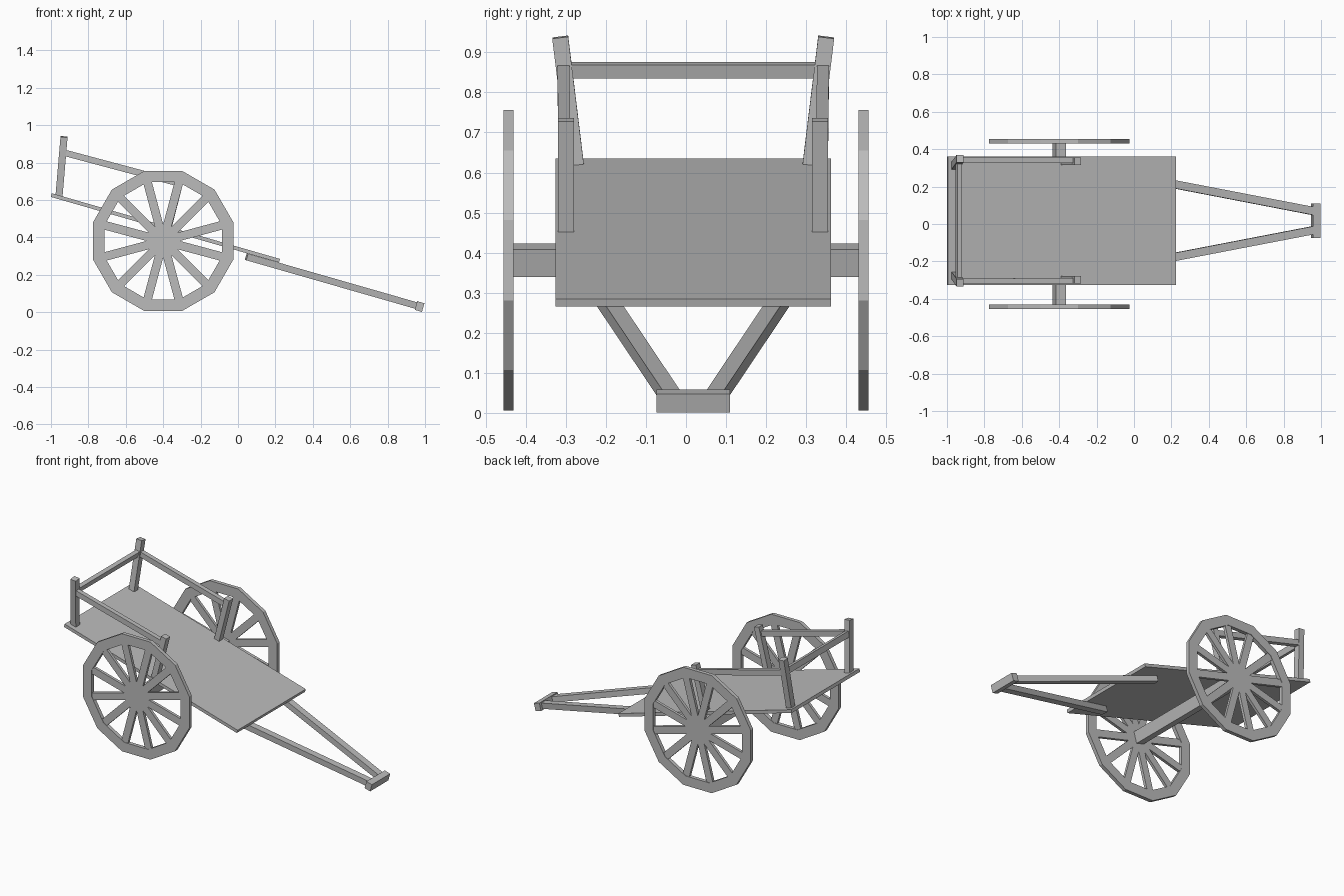
import bpy, bmesh, math
from mathutils import Vector

if "Cube" in bpy.data.objects:
    bpy.data.objects.remove(bpy.data.objects["Cube"])

GREY = (0.5, 0.5, 0.5, 1)
wood = bpy.data.materials.new("plain grey")
wood.use_nodes = True
wood.diffuse_color = GREY
wood.node_tree.nodes["Principled BSDF"].inputs["Base Color"].default_value = GREY

MID = 0.018           # centre line of bed and shafts
HUB = Vector((-0.4, 0, 0.381))


def add_beam(bm, a, b, width, depth, side=(0, 1, 0), end_width=None):
    """Box from a to b; width runs along side, depth across it."""
    a, b = Vector(a), Vector(b)
    along = (b - a).normalized()
    side = Vector(side)
    side = (side - along * side.dot(along)).normalized()
    up = side.cross(along)
    for v in bmesh.ops.create_cube(bm, size=1)["verts"]:
        x, y, z = v.co
        w = width if x < 0 else (end_width or width)
        v.co = (a if x < 0 else b) + side * y * w + up * z * depth


def finish(name, bm):
    bmesh.ops.recalc_face_normals(bm, faces=bm.faces)
    mesh = bpy.data.meshes.new(name)
    bm.to_mesh(mesh)
    bm.free()
    mesh.materials.append(wood)
    bpy.context.collection.objects.link(bpy.data.objects.new(name, mesh))


def beam(name, *args, **kw):
    bm = bmesh.new()
    add_beam(bm, *args, **kw)
    finish(name, bm)


def wheel(name, y, sides=12, outer=0.388, inner=0.325, thick=0.024):
    bm = bmesh.new()
    centre = HUB + Vector((0, y, 0))
    rings = []
    for i in range(sides):
        t = math.radians(15) + math.tau * i / sides
        ray = Vector((math.cos(t), 0, math.sin(t)))
        rings.append([bm.verts.new(centre + ray * r + Vector((0, o, 0)))
                      for r, o in ((outer, -thick / 2), (outer, thick / 2),
                                   (inner, thick / 2), (inner, -thick / 2))])
        # Spoke, slightly wider at the rim
        add_beam(bm, centre, centre + ray * 0.35, 0.018, 0.046, end_width=0.018)
    for i in range(sides):
        p, q = rings[i], rings[(i + 1) % sides]
        for k in range(4):
            m = (k + 1) % 4
            bm.faces.new((p[k], p[m], q[m], q[k]))
    finish(name, bm)


# Sloping bed and the axle under it
beam("bed", (-0.998, MID, 0.626), (0.222, MID, 0.275), 0.687, 0.02)
beam("axle", HUB + Vector((0, -0.44, 0)), HUB + Vector((0, 0.44, 0)),
     0.055, 0.072, side=(0.962, 0, -0.272))

# Wheels, shafts, posts and side rails on both sides
for label, s in (("left", 1), ("right", -1)):
    wheel(label + "_wheel", s * 0.443)
    beam(label + "_shaft", (0.045, MID + s * 0.227, 0.296),
         (0.965, MID + s * 0.05, 0.032), 0.043, 0.036)
    beam(label + "_rear_post", (-0.957, MID + s * 0.293, 0.62),
         (-0.93, MID + s * 0.332, 0.938), 0.04, 0.038)
    beam(label + "_front_post", (-0.372, MID + s * 0.317, 0.455),
         (-0.301, MID + s * 0.317, 0.732), 0.04, 0.036)
    beam(label + "_side_rail", (-0.935, MID + s * 0.324, 0.854),
         (-0.312, MID + s * 0.322, 0.688), 0.03, 0.034)

# Cross pieces at the back and at the shaft tips
tilt = (0.962, 0, -0.272)
beam("rear_rail", (-0.937, MID - 0.325, 0.855), (-0.937, MID + 0.325, 0.855),
     0.026, 0.036, side=tilt)
beam("shaft_crossbar", (0.971, MID - 0.092, 0.03), (0.971, MID + 0.092, 0.03),
     0.04, 0.048, side=tilt)
